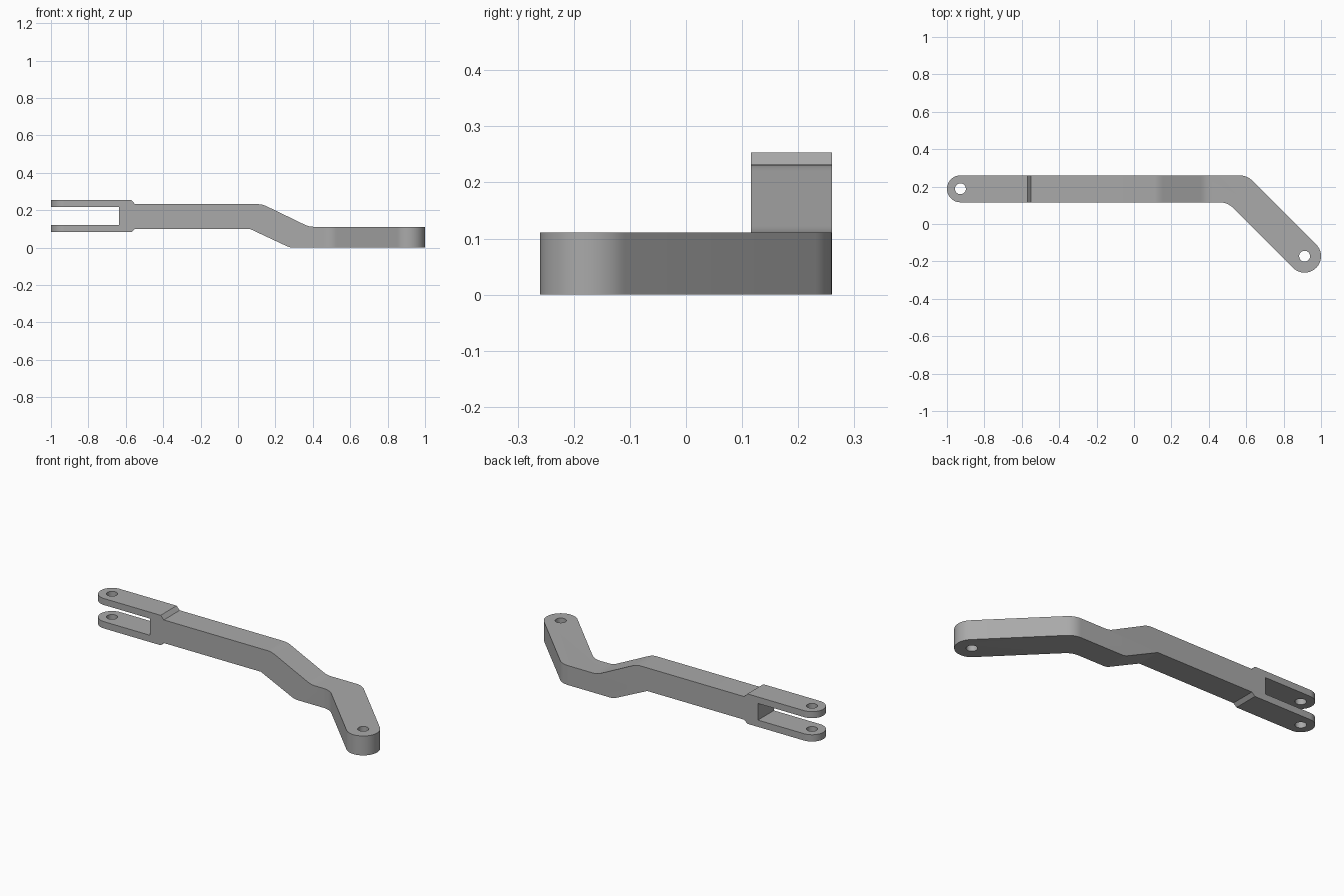
import bpy, bmesh, math
from mathutils import Vector

cube = bpy.data.objects.get("Cube")
if cube:
    bpy.data.objects.remove(cube, do_unlink=True)

steel = bpy.data.materials.new("satin grey metal")
steel.use_nodes = True
GREY = (0.4, 0.4, 0.4, 1)
steel.diffuse_color = GREY
steel.node_tree.nodes["Principled BSDF"].inputs["Base Color"].default_value = GREY


def rounded(corners):
    """Turn (x, y, radius) corners into an outline with true fillets."""
    outline = []
    for i, (x, y, r) in enumerate(corners):
        p = Vector((x, y))
        if not r:
            outline.append(p)
            continue
        a = (Vector(corners[i - 1][:2]) - p).normalized()
        b = (Vector(corners[(i + 1) % len(corners)][:2]) - p).normalized()
        half = a.angle(b) / 2
        centre = p + (a + b).normalized() * (r / math.sin(half))
        start = p + a * (r / math.tan(half)) - centre
        sweep = start.angle_signed(p + b * (r / math.tan(half)) - centre)
        steps = max(4, round(abs(sweep) / math.radians(6)))
        for k in range(steps + 1):
            t = -sweep * k / steps
            outline.append(centre + Vector((start.x * math.cos(t) - start.y * math.sin(t),
                                            start.x * math.sin(t) + start.y * math.cos(t))))
    return outline


def prism(name, outline, place, depth):
    """Extrude an outline placed in space by the given vector."""
    bm = bmesh.new()
    face = bm.faces.new([bm.verts.new(place(p.x, p.y)) for p in outline])
    top = bmesh.ops.extrude_face_region(bm, geom=[face])["geom"]
    bmesh.ops.translate(bm, vec=depth, verts=[v for v in top if isinstance(v, bmesh.types.BMVert)])
    bmesh.ops.recalc_face_normals(bm, faces=bm.faces)
    mesh = bpy.data.meshes.new(name)
    bm.to_mesh(mesh)
    bm.free()
    mesh.materials.append(steel)
    obj = bpy.data.objects.new(name, mesh)
    bpy.context.collection.objects.link(obj)
    return obj


def combine(target, tool, operation):
    """Apply a boolean and discard its tool."""
    tool.hide_render = True
    mod = target.modifiers.new(operation.lower(), 'BOOLEAN')
    mod.operation, mod.object, mod.solver = operation, tool, 'EXACT'
    bpy.context.view_layer.objects.active = target
    bpy.ops.object.modifier_apply(modifier=mod.name)
    bpy.data.objects.remove(tool, do_unlink=True)


# Plan of the arm: straight bar, 45 degree bend, round ends
left_eye, right_eye = Vector((-0.928, 0.188)), Vector((0.912, -0.172))
END_R, BAR_R = 0.088, 0.072
d = Vector((1, -1)).normalized()
n = Vector((1, 1)).normalized()
edge = END_R * math.sqrt(2)
bend = right_eye.x + right_eye.y
back, front = left_eye.y + BAR_R, left_eye.y - BAR_R


def cap(centre, direction, radius):
    """Half circle running clockwise round an end of the arm."""
    ang = math.atan2(direction.y, direction.x)
    return [centre + radius * Vector((math.cos(ang + t), math.sin(ang + t)))
            for t in (math.pi / 2 - math.pi * k / 32 for k in range(33))]


def bend_arc(corner, radius, reverse):
    """Fillet between the straight bar and the angled leg."""
    arc = rounded([(-0.5, corner.y, 0), (*corner, radius), (*(corner + d), 0)])[1:-1]
    return arc[::-1] if reverse else arc


plan = (cap(left_eye, Vector((-1, 0)), BAR_R)
        + bend_arc(Vector((bend + edge - back, back)), 0.1, False)
        + cap(right_eye, d, END_R)
        + bend_arc(Vector((bend - edge - front, front)), 0.1, True))
arm = prism("link_arm", plan, lambda x, y: (x, y, -0.1), (0, 0, 0.5))

# Side profile: thick fork, stepped bar, sloping drop to the low end
profile = rounded([
    (-1.1, 0.253, 0), (-0.57, 0.253, 0), (-0.55, 0.232, 0), (0.13, 0.232, 0.11),
    (0.38, 0.111, 0.11), (1.1, 0.111, 0), (1.1, 0, 0), (0.277, 0, 0.08),
    (0.063, 0.1, 0), (-0.55, 0.1, 0), (-0.57, 0.082, 0), (-1.1, 0.082, 0),
    (-1.1, 0.121, 0), (-0.637, 0.121, 0), (-0.637, 0.216, 0), (-1.1, 0.216, 0)])
side = prism("side_profile", profile, lambda x, z: (x, -0.5, z), (0, 1, 0))
combine(arm, side, 'INTERSECT')

# Pin holes through both ends
for eye in (left_eye, right_eye):
    ring = [eye + 0.029 * Vector((math.cos(t), math.sin(t)))
            for t in (math.tau * k / 40 for k in range(40))]
    hole = prism("pin_hole", ring, lambda x, y: (x, y, -0.2), (0, 0, 0.7))
    combine(arm, hole, 'DIFFERENCE')

bpy.ops.object.select_all(action='DESELECT')
arm.select_set(True)
bpy.context.view_layer.objects.active = arm
bpy.ops.object.shade_smooth_by_angle(angle=math.radians(20))
